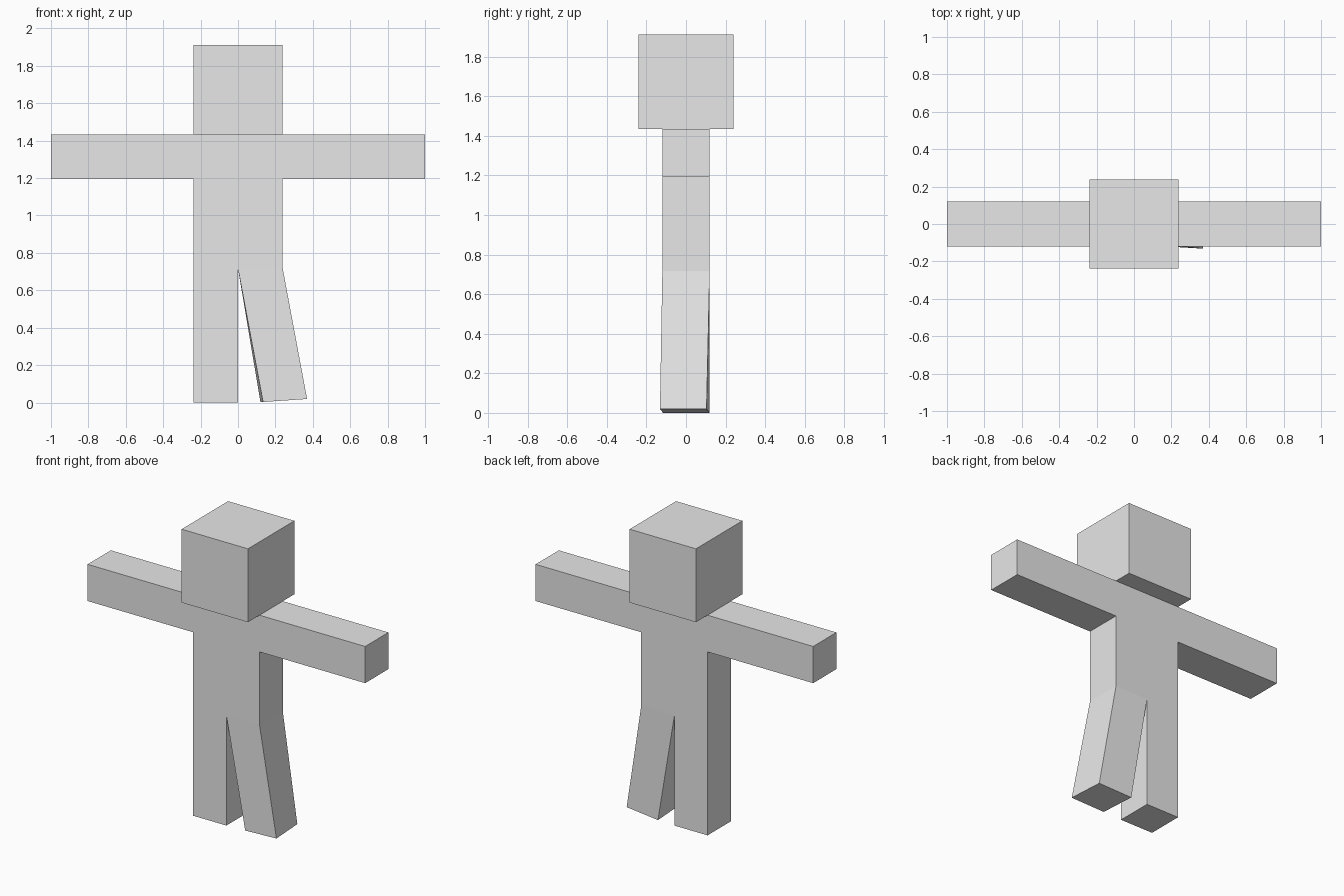
import bpy
import bmesh
from mathutils import Vector

cube = bpy.data.objects.get("Cube")
if cube:
    bpy.data.objects.remove(cube, do_unlink=True)

U = 0.239          # one block: half the torso width
HIP, ARMPIT, NECK, TOP = 3 * U, 5 * U, 6 * U, 8 * U

grey = bpy.data.materials.new("light_grey")
grey.use_nodes = True
grey.diffuse_color = (0.8, 0.8, 0.8, 1)
grey.node_tree.nodes["Principled BSDF"].inputs["Base Color"].default_value = (0.8, 0.8, 0.8, 1)


def prism(name, profile, depth, foot=None):
    """Extrude an x-z profile along y; foot optionally moves the bottom corners."""
    bm = bmesh.new()
    face = bm.faces.new([bm.verts.new((x, -depth / 2, z)) for x, z in profile])
    ext = bmesh.ops.extrude_face_region(bm, geom=[face])
    back = [v for v in ext["geom"] if isinstance(v, bmesh.types.BMVert)]
    bmesh.ops.translate(bm, verts=back, vec=(0, depth, 0))
    if foot:
        for v in bm.verts:
            if v.co.z < 0.01:
                v.co = foot(v.co)
    bmesh.ops.recalc_face_normals(bm, faces=bm.faces)
    mesh = bpy.data.meshes.new(name)
    bm.to_mesh(mesh)
    bm.free()
    mesh.materials.append(grey)
    obj = bpy.data.objects.new(name, mesh)
    bpy.context.collection.objects.link(obj)
    return obj


def rect(x0, x1, z0, z1):
    return [(x0, z0), (x1, z0), (x1, z1), (x0, z1)]


def splay(co):
    """Swing the foot outward with a slight turn."""
    outer = co.x / U
    return Vector((0.127 + 0.235 * outer - 0.06 * co.y,
                   co.y * 0.985 - 0.014 * outer,
                   0.003 + 0.016 * outer))


# Torso and both outstretched arms as one T-shaped block
half = [(U, HIP), (U, ARMPIT), (1, ARMPIT), (1, NECK)]
prism("torso_and_arms", half + [(-x, z) for x, z in reversed(half)], U)

# Head
prism("head", rect(-U, U, NECK, TOP), 2 * U)

# Straight right leg and splayed left leg
prism("right_leg", rect(-U, 0, 0, HIP), U)
prism("left_leg", rect(0, U, 0, HIP), U, splay)
